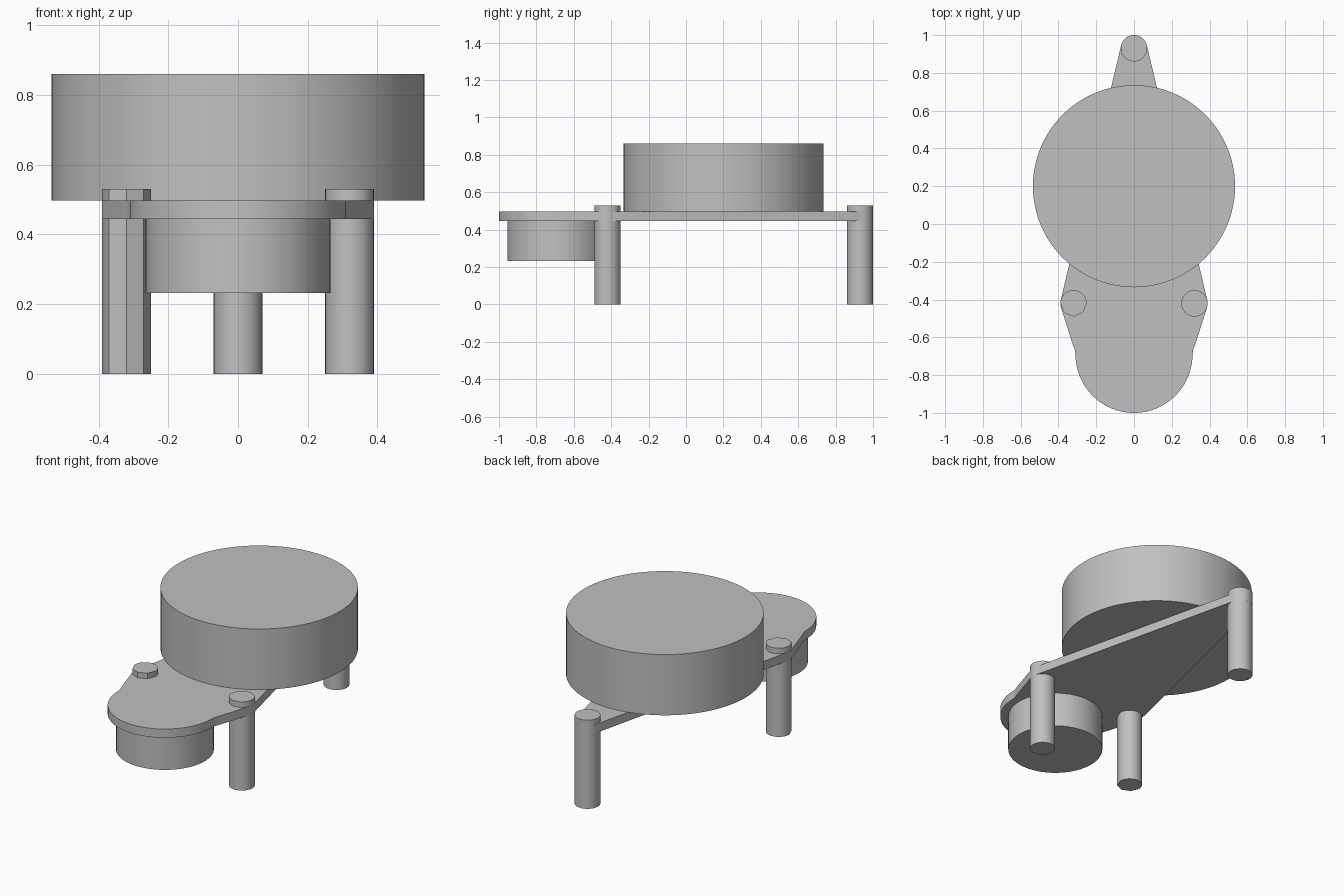
import bpy
import bmesh
from math import cos, sin, radians, pi

cube = bpy.data.objects.get("Cube")
if cube:
    bpy.data.objects.remove(cube, do_unlink=True)

GREY = (0.53, 0.53, 0.53, 1)
grey = bpy.data.materials.new("plain_grey")
grey.use_nodes = True
grey.diffuse_color = GREY
grey.node_tree.nodes["Principled BSDF"].inputs["Base Color"].default_value = GREY


def arc(cx, cy, r, start, end, steps):
    """Points on an arc, angles in degrees."""
    angles = [radians(start + (end - start) * i / steps) for i in range(steps + 1)]
    return [(cx + r * cos(a), cy + r * sin(a)) for a in angles]


def circle(cx, cy, r, steps=64):
    return arc(cx, cy, r, 0, 360, steps)[:-1]


def extrude(name, outline, z0, z1, fillet=0):
    """Solid with a flat outline, optionally rounded along its top rim."""
    bm = bmesh.new()
    base = bm.faces.new([bm.verts.new((x, y, z0)) for x, y in outline])
    top = bmesh.ops.extrude_face_region(bm, geom=[base])["geom"]
    for v in top:
        if isinstance(v, bmesh.types.BMVert):
            v.co.z = z1
    if fillet:
        rim = [e for e in bm.edges if all(v.co.z == z1 for v in e.verts)]
        bmesh.ops.bevel(bm, geom=rim, offset=fillet, segments=8,
                        profile=0.5, affect='EDGES')
    bmesh.ops.recalc_face_normals(bm, faces=bm.faces)
    mesh = bpy.data.meshes.new(name)
    bm.to_mesh(mesh)
    bm.free()
    mesh.materials.append(grey)
    obj = bpy.data.objects.new(name, mesh)
    bpy.context.collection.objects.link(obj)
    bpy.ops.object.select_all(action='DESELECT')
    obj.select_set(True)
    bpy.context.view_layer.objects.active = obj
    bpy.ops.object.shade_smooth_by_angle(angle=radians(30))
    return obj


PLATE_BOTTOM, PLATE_TOP = 0.445, 0.497
POST_R, POST_TOP = 0.07, 0.53
POST_X, POST_Y, BACK_Y = 0.32, -0.42, 0.93
HUB_Y = -0.69

# Mounting plate: left half outline from front to back, then mirrored
half = arc(0, HUB_Y, 0.31, -90, 0, 24)
half += [(0.313, -0.667), (0.322, -0.645)]
half += arc(POST_X, POST_Y, POST_R, -17, 13.3, 6)
half += arc(0, BACK_Y, POST_R, 13.3, 90, 12)
half += [(-x, y) for x, y in reversed(half[1:-1])]
extrude("mounting_plate", half, PLATE_BOTTOM, PLATE_TOP)

# Large round housing above, small round hub below
extrude("round_housing", circle(0, 0.2, 0.535, 96), PLATE_TOP, 0.86, 0.055)
extrude("lower_hub", circle(0, HUB_Y, 0.265), 0.232, PLATE_BOTTOM)

# Three standing posts; the right one is faceted along its front
extrude("back_post", circle(0, BACK_Y, POST_R, 32), 0, POST_TOP)
extrude("left_post", circle(POST_X, POST_Y, POST_R, 32), 0, POST_TOP)
faceted = arc(-POST_X, POST_Y, POST_R, 0, 180, 16)
faceted += arc(-POST_X, POST_Y, POST_R, 180, 360, 4)[1:-1]
extrude("right_post", faceted, 0, POST_TOP)
